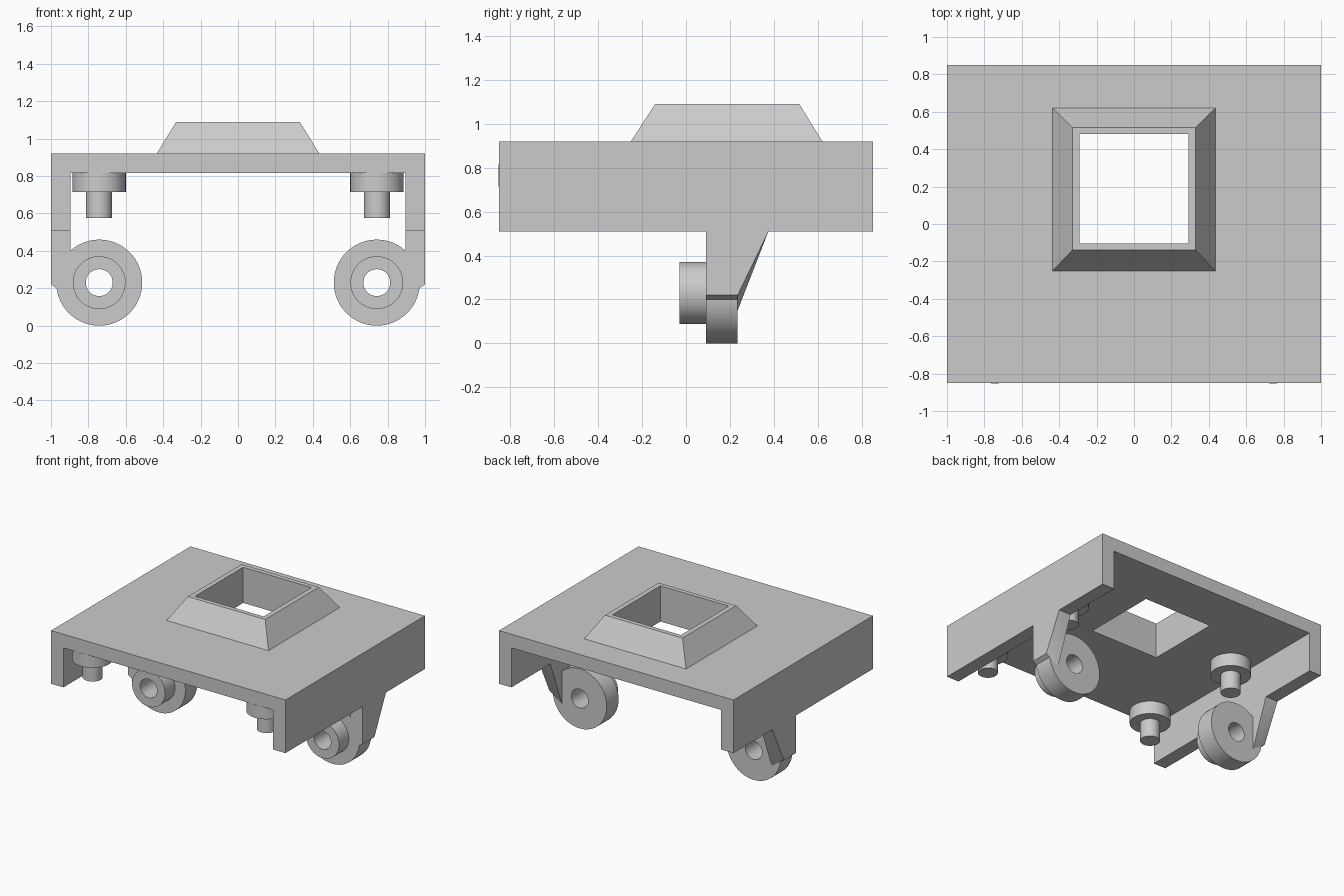
import bpy, bmesh, math
from mathutils import Matrix, Vector

if "Cube" in bpy.data.objects:
    bpy.data.objects.remove(bpy.data.objects["Cube"])

grey = bpy.data.materials.new("light_grey")
grey.diffuse_color = (0.6, 0.6, 0.6, 1)
grey.use_nodes = True
grey.node_tree.nodes["Principled BSDF"].inputs["Base Color"].default_value = grey.diffuse_color


def make(name, bm):
    bmesh.ops.recalc_face_normals(bm, faces=bm.faces)
    me = bpy.data.meshes.new(name)
    bm.to_mesh(me)
    bm.free()
    ob = bpy.data.objects.new(name, me)
    bpy.context.collection.objects.link(ob)
    me.materials.append(grey)
    return ob


def hull(name, points):
    bm = bmesh.new()
    for p in points:
        bm.verts.new(p)
    bmesh.ops.convex_hull(bm, input=bm.verts)
    bmesh.ops.dissolve_limit(bm, angle_limit=0.01, verts=bm.verts, edges=bm.edges)
    return make(name, bm)


def box(name, x0, x1, y0, y1, z0, z1):
    return hull(name, [(x, y, z) for x in (x0, x1) for y in (y0, y1) for z in (z0, z1)])


def cyl_y(name, x, z, r, y0, y1, seg=64):
    bm = bmesh.new()
    m = Matrix.Translation((x, (y0 + y1) / 2, z)) @ Matrix.Rotation(math.pi / 2, 4, 'X')
    bmesh.ops.create_cone(bm, cap_ends=True, segments=seg, radius1=r, radius2=r,
                          depth=y1 - y0, matrix=m)
    return make(name, bm)


def select(ob):
    bpy.ops.object.select_all(action='DESELECT')
    ob.select_set(True)
    bpy.context.view_layer.objects.active = ob


def combine(ob, other, op):
    select(ob)
    mod = ob.modifiers.new("cut", 'BOOLEAN')
    mod.object, mod.operation, mod.solver = other, op, 'EXACT'
    bpy.ops.object.modifier_apply(modifier=mod.name)
    bpy.data.objects.remove(other)


def smooth(ob):
    select(ob)
    bpy.ops.object.shade_smooth_by_angle(angle=math.radians(30))


# Cover: channel-shaped plate with two side walls
profile = [(-1, .51), (-1, .92), (1, .92), (1, .51),
           (.895, .51), (.895, .815), (-.895, .815), (-.895, .51)]
bm = bmesh.new()
face = bm.faces.new([bm.verts.new((x, -.85, z)) for x, z in profile])
ext = bmesh.ops.extrude_face_region(bm, geom=[face])
bmesh.ops.translate(bm, vec=Vector((0, 1.7, 0)),
                    verts=[v for v in ext["geom"] if isinstance(v, bmesh.types.BMVert)])
cover = make("cover_plate", bm)

# Sloped collar on top, with a square opening through the plate
collar = hull("sloped_collar",
              [(x, y, .92) for x in (-.435, .435) for y in (-.25, .62)] +
              [(x, y, 1.09) for x in (-.33, .33) for y in (-.14, .515)])
combine(cover, collar, 'UNION')
combine(cover, box("opening", -.292, .292, -.105, .48, .6, 1.3), 'DIFFERENCE')

for s, side in ((-1, "left"), (1, "right")):
    # Hinge: arm below the wall, ring and front boss, bored through
    arm = hull(side + "_hinge", [(s * x, y, z) for x, y, z in
               [(.895, .09, .51), (1, .09, .51), (.895, .375, .51), (1, .375, .51),
                (1, .09, .22), (1, .235, .22), (.895, .235, .22),
                (.895, .09, .15), (.895, .235, .15)]])
    cx, cz = s * .742, .23
    combine(arm, cyl_y("ring", cx, cz, .23, .09, .235), 'UNION')
    combine(arm, cyl_y("boss", cx, cz, .141, -.03, .12), 'UNION')
    combine(arm, cyl_y("bore", cx, cz, .072, -.2, .5, 48), 'DIFFERENCE')
    smooth(arm)

    # Stepped pegs hanging from the underside
    for y, place in ((-.71, "front"), (.17, "back")):
        bm = bmesh.new()
        prof = [(0, .815), (.143, .815), (.143, .715), (.07, .715), (.07, .575), (0, .575)]
        vs = [bm.verts.new((r, 0, z)) for r, z in prof]
        es = [bm.edges.new(p) for p in zip(vs, vs[1:])]
        bmesh.ops.spin(bm, geom=vs + es, cent=(0, 0, 0), axis=(0, 0, 1),
                       angle=2 * math.pi, steps=48)
        bmesh.ops.remove_doubles(bm, verts=bm.verts, dist=1e-4)
        bmesh.ops.translate(bm, vec=Vector((s * .743, y, 0)), verts=bm.verts)
        smooth(make(side + "_" + place + "_peg", bm))
